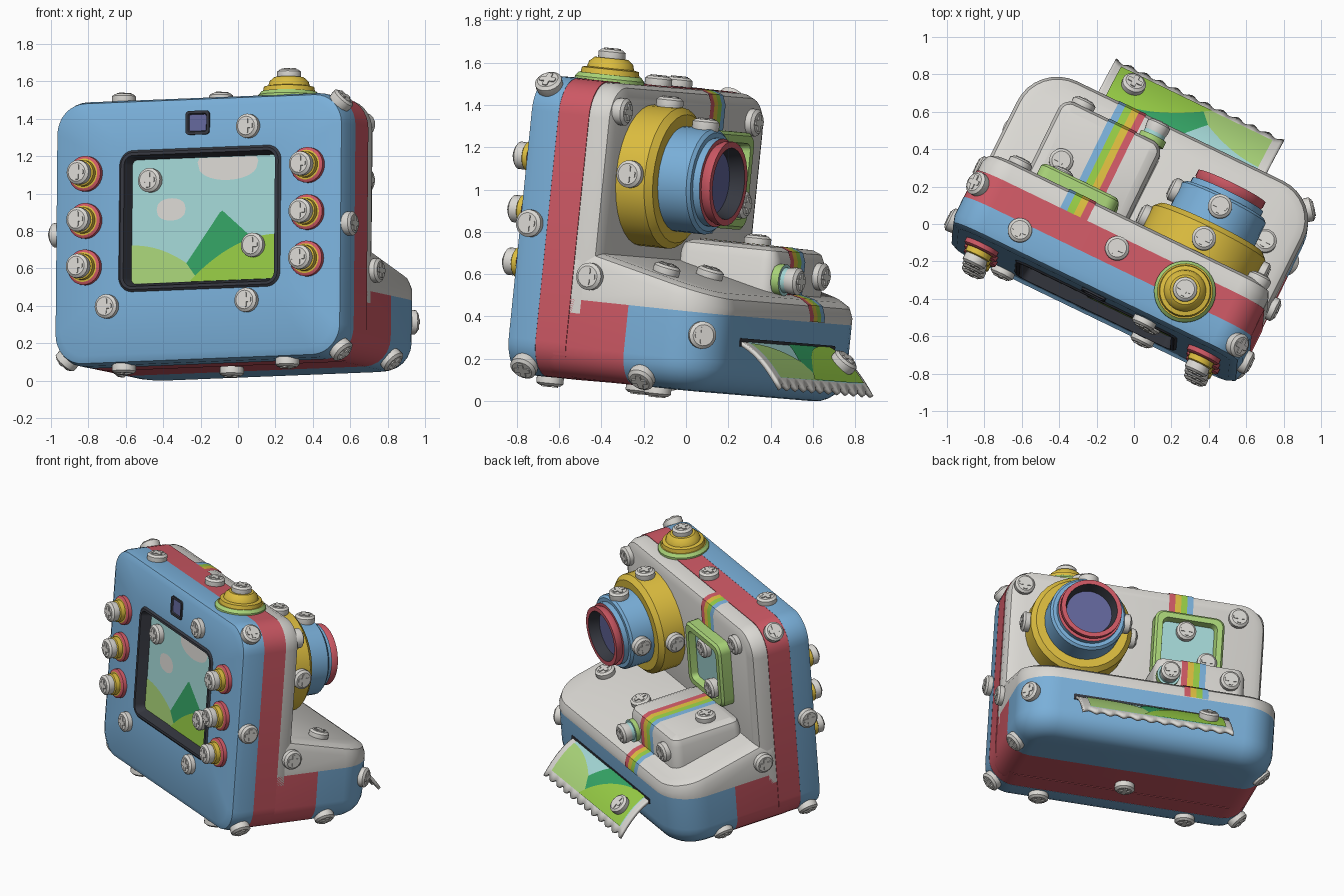
import bpy, bmesh
from math import sin, cos, pi
from mathutils import Matrix, Vector

if "Cube" in bpy.data.objects:
    bpy.data.objects.remove(bpy.data.objects["Cube"])

COLORS = {  # linear values
    "blue": (.195, .435, .70), "red": (.62, .10, .13), "white": (.70, .685, .65),
    "yellow": (.72, .51, .05), "lime": (.31, .61, .06), "pale_lime": (.40, .66, .19),
    "dark_green": (.035, .37, .13), "sky": (.37, .68, .67), "dark": (.037, .04, .052),
    "violet": (.125, .135, .33)}
MATS = []
for key, col in COLORS.items():
    m = bpy.data.materials.new(key)
    m.diffuse_color = (*col, 1)
    m.use_nodes = True
    m.node_tree.nodes["Principled BSDF"].inputs["Base Color"].default_value = m.diffuse_color
    MATS.append(m)
IDX = {k: i for i, k in enumerate(COLORS)}

# the whole camera is turned and slightly tilted: a = width, b = depth, c = height
u = Vector((.900, -.435, .036)).normalized()
v = Vector((.435, .896, -.095))
v = (v - u * v.dot(u)).normalized()
w = u.cross(v)
G = Matrix.Translation((-.01, -.03, 0)) @ Matrix((u, v, w)).transposed().to_4x4()
OBJS = []


def finish(name, bm):
    used = sorted({f.material_index for f in bm.faces})
    for f in bm.faces:
        f.material_index = used.index(f.material_index)
    bm.transform(G)
    me = bpy.data.meshes.new(name)
    bm.to_mesh(me)
    bm.free()
    for i in used:
        me.materials.append(MATS[i])
    ob = bpy.data.objects.new(name, me)
    bpy.context.collection.objects.link(ob)
    OBJS.append(ob)
    return ob


def along_b(a, c):
    return Matrix(((1, 0, 0, a), (0, 0, 1, 0), (0, 1, 0, c), (0, 0, 0, 1)))


def along_c(a, b):
    return Matrix.Translation((a, b, 0))


def add_loft(bm, rings, M, n=8):
    """Rounded-rectangle rings (colour, height, half w, half h, radius, cx, cy)."""
    prev = None
    for ring in rings:
        mat, h, hw, hh, r, cx, cy = (tuple(ring) + (0, 0))[:7]
        loop = []
        for k, (sx, sy) in enumerate(((1, 1), (-1, 1), (-1, -1), (1, -1))):
            for i in range(n + 1):
                t = (k + i / n) * pi / 2
                loop.append(bm.verts.new(M @ Vector((
                    cx + sx * (hw - r) + r * cos(t), cy + sy * (hh - r) + r * sin(t), h))))
        if prev:
            for i in range(len(loop)):
                j = (i + 1) % len(loop)
                bm.faces.new((prev[i], prev[j], loop[j], loop[i])).material_index = IDX[mat]
        else:
            bm.faces.new(loop[::-1]).material_index = IDX[mat]
        prev = loop
    bm.faces.new(prev).material_index = IDX[mat]


def loft(name, rings, M, post=None, n=8):
    bm = bmesh.new()
    add_loft(bm, rings, M, n)
    bmesh.ops.remove_doubles(bm, verts=bm.verts, dist=1e-5)
    if post:
        post(bm)
    bmesh.ops.recalc_face_normals(bm, faces=bm.faces)
    return finish(name, bm)


def turned(name, prof, M):
    return loft(name, [(m, h, r, r, r) for m, h, r in prof], M)


def strip(name, mat, P, s0, s1, lo, hi, k, n=28, m=10):
    """Thin sheet between two height curves, laid on the surface P(s, t, layer)."""
    bm = bmesh.new()
    cols = []
    for i in range(n + 1):
        s = s0 + (s1 - s0) * i / n
        l, h = lo(s), hi(s)
        cols.append([bm.verts.new(P(s, l + (h - l) * j / m, k)) for j in range(m + 1)])
    for p, q in zip(cols, cols[1:]):
        for j in range(m):
            bm.faces.new((p[j], q[j], q[j + 1], p[j + 1])).material_index = IDX[mat]
    return finish(name, bm)


def picture(name, P):
    zero, one = lambda s: 0, lambda s: 1
    strip(name + "_sky", "sky", P, 0, 1, zero, one, 0, m=24)
    strip(name + "_left_hill", "pale_lime", P, 0, .53, zero, lambda s: .31 * (1 - (s / .53) ** 2), 1)
    strip(name + "_mountain", "dark_green", P, .38, .87, lambda s: max(0, .15 - 1.7 * (s - .38)),
          lambda s: .57 - (1.75 if s < .62 else 1.1) * abs(s - .62), 2)
    strip(name + "_right_hill", "lime", P, .4, 1, zero, lambda s: .36 * (1 - ((1 - s) / .6) ** 2), 3)


# body: blue screen shell, red band, white front shell
BODY = along_b(0, .765)
F = (.016, .055)
loft("screen_shell", [("blue", -.355, .856, .71, .17), ("blue", -.46, .856, .71, .17),
     ("blue", -.502, .844, .698, .16), ("blue", -.52, .806, .66, .14),
     ("blue", -.52, .48, .38, .08, *F), ("dark", -.53, .468, .368, .07, *F),
     ("dark", -.53, .448, .352, .05, *F), ("dark", -.46, .43, .333, .03, *F)], BODY)
loft("middle_band", [("red", -.36, .855, .709, .17), ("red", -.195, .855, .709, .17)], BODY)
loft("front_shell", [("white", h, .851 - i, .635 - i, .17 - i)
     for h, i in ((-.2, 0), (-.14, 0), (-.098, .018), (-.08, .06))], along_b(0, .835))


# lower base, red towards the screen and blue towards the photo slot
def split_colours(bm):
    bmesh.ops.bisect_plane(bm, geom=bm.verts[:] + bm.edges[:] + bm.faces[:],
                           plane_co=(0, .11, 0), plane_no=(0, 1, 0))
    for f in bm.faces:
        f.material_index = IDX["red" if f.calc_center_median().y < .11 else "blue"]


base = []
for j in range(7):
    t = j / 6 * pi / 2
    i = .15 * (1 - sin(t))
    base.append(("red", .06 + .15 * (1 - cos(t)), .851 - i, .525 - i, .24 - i))
base.append(("red", .435, .851, .525, .24))
loft("lower_base", base, along_c(0, .027), split_colours)


# white sloping deck: upper rings (h near 10) follow the slope
def slope(b):
    return .535 + .22 * (.5 - b)


def lean(bm):
    for p in bm.verts:
        if p.co.z > 5:
            p.co.z = slope(p.co.y) + p.co.z - 10


loft("sloping_deck", [("white", h, .851 - i, .5 - i, .24 - i) for h, i in
     ((.435, 0), (9.94, 0), (9.982, .018), (10, .06))], along_c(0, .052), lean)
loft("deck_box", [("white", h, .30 - i, .26 - i, .07 - i) for h, i in
     ((.48, 0), (.71, 0), (.752, .018), (.77, .06))], along_c(-.33, .16))

# lens, viewfinder, eyepiece, buttons
turned("lens", [("yellow", -.1, .335), ("yellow", .07, .335), ("yellow", .1, .305),
       ("yellow", .1, .25), ("blue", .25, .25), ("blue", .265, .235), ("blue", .265, .21),
       ("blue", .3, .21), ("red", .3, .19), ("red", .32, .2), ("red", .35, .2),
       ("red", .35, .17), ("dark", .28, .15), ("violet", .28, .149)], along_b(.4, 1.05))
loft("viewfinder", [("pale_lime", -.09, .23, .23, .06), ("pale_lime", -.01, .23, .23, .06),
     ("pale_lime", .005, .215, .215, .05), ("pale_lime", .005, .18, .18, .04),
     ("pale_lime", -.04, .17, .17, .03), ("sky", -.04, .169, .169, .03)], along_b(-.33, 1.06))
loft("eyepiece", [("dark", -.51, .07, .064, .02), ("dark", -.53, .07, .064, .02),
     ("dark", -.53, .055, .049, .01), ("dark", -.522, .05, .044, .01),
     ("violet", -.522, .049, .043, .01)], along_b(0, 1.335))
turned("shutter_button", [("pale_lime", 1.46, .165), ("pale_lime", 1.485, .165),
       ("pale_lime", 1.505, .148), ("yellow", 1.505, .14), ("yellow", 1.53, .135),
       ("yellow", 1.535, .112), ("yellow", 1.56, .105), ("yellow", 1.582, .08)],
       along_c(.437, -.31))
turned("box_button", [("pale_lime", .41, .075), ("pale_lime", .45, .075), ("sky", .45, .06),
       ("sky", .48, .06), ("sky", .49, .05)], along_b(-.11, .62))
screws = [((.437, -.31, 1.582), (0, 0, 1)), ((-.11, .49, .62), (0, 1, 0))]
for a in (-.66, .66):
    for c in (.58, .83, 1.083):
        turned("side_button", [("red", -.51, .095), ("red", -.545, .095), ("red", -.555, .08),
               ("yellow", -.555, .07), ("yellow", -.585, .07), ("yellow", -.595, .055)],
               along_b(a, c))
        screws.append(((a, -.6, c), (0, -1, 0)))

# rainbow stripe over the shell, the box and the deck edge
paths = {"shell": ((-.195, 1.474), (-.14, 1.474), (-.094, 1.457), (-.076, 1.412), (-.076, .8)),
         "box": ((-.08, .774), (.36, .774), (.406, .756), (.424, .712), (.424, .54)),
         "deck": ((.42, .557), (.492, .542), (.538, .514), (.556, .464), (.556, .437))}
for part, path in paths.items():
    for i, mat in enumerate(("blue", "lime", "yellow", "red")):
        bm = bmesh.new()
        rows = [[bm.verts.new((-.36 + .04 * (i + e), b, c)) for e in (0, 1)] for b, c in path]
        for p, q in zip(rows, rows[1:]):
            bm.faces.new((p[0], p[1], q[1], q[0])).material_index = IDX[mat]
        finish(part + "_stripe", bm).data.flip_normals()


# picture on the screen, with two clouds
def on_screen(s, t, k):
    return Vector((-.414 + .86 * s, -.463 - .002 * k, .488 + .666 * t))


picture("screen", on_screen)
for cs, ct, rs, rt in ((.27, .59, .1, .09), (.66, .96, .21, .15)):
    def arc(s):
        return rt * max(0, 1 - ((s - cs) / rs) ** 2) ** .4
    strip("screen_cloud", "white", on_screen, cs - rs, cs + rs,
          lambda s: ct - arc(s), lambda s: min(.995, ct + arc(s)), 1)


# printed photo bending out of its slot, with a toothed end; its upper half is inside
def on_photo(s, t, k, a0=.455, span=.9, reach=1.9):
    q = .88 - reach * t
    d = .013 + .0025 * k
    return Vector((a0 - span * s, .48 + .30 * q + d * .5, .32 - .21 * max(q, 0) ** 1.9 + d * .8))


paper = strip("photo_paper", "white", lambda s, t, k: on_photo(s, t - .12, k, .51, 1, 1), 0, 1,
              lambda s: .03 * (1 - cos(22 * pi * s)), lambda s: 1, -5.2, 66)
sol = paper.modifiers.new("thickness", "SOLIDIFY")
sol.thickness, sol.offset = .02, 0
picture("photo", on_photo)
loft("photo_slot", [("dark", .52, .515, .02, .01), ("dark", .556, .515, .02, .01)], along_b(.01, .312))

# cross-head screws: ((position), (direction))
U, D, B, K, R, L = (0, 0, 1), (0, 0, -1), (0, -1, 0), (0, 1, 0), (1, 0, 0), (-1, 0, 0)
screws += [((a, -.52, c), B) for a, c in ((.305, 1.305), (.305, .37), (-.525, .365))]
screws += [((-.30, -.467, 1.04), B), ((.315, -.467, .67), B)]
screws += [((-.5, -.4, 1.475), U), ((.01, -.26, 1.475), U)]
screws += [((.76, -.08, 1.34), K), ((-.66, -.08, 1.34), K), ((-.31, -.035, 1.17), K),
           ((-.45, .005, .95), K), ((-.52, .42, .65), K)]
screws += [((.4, 0, 1.385), U), ((.4, .2, 1.3), U), ((.735, 0, 1.05), R), ((.065, 0, 1.05), L),
           ((.15, .2, 1.05), L), ((-.49, .1, .77), U)]
screws += [((a, .2, slope(.2)), (0, .2, 1)) for a in (.67, .2)]
screws += [((-.34, .68, .25), (0, .6, .8)), ((.785, .475, .33), (1, .8, 0))]
screws += [((a, b, .055), D) for a, b in ((.5, -.43), (.01, -.1), (-.47, -.43))]
for s in (1, -1):
    screws += [((s * .856, -.44, .77), (s, 0, 0)), ((s * .85, -.1, .55), (s, 0, 0)),
               ((s * .805, -.42, .105), (s, 0, -1)),
               ((s * .805, .2, .11 if s > 0 else .13), (s, 0, -1)),
               ((s * .805, -.44 if s > 0 else -.27, 1.425), (s, 0, 1))]
bm = bmesh.new()
for pos, d in screws:
    M = Matrix.Translation(pos) @ Vector(d).to_track_quat("Z", "Y").to_matrix().to_4x4()
    add_loft(bm, [("white", h, r, r, r) for h, r in
             ((-.02, .06), (.005, .065), (.03, .065), (.042, .05))], M, 5)
    for p, q in ((.04, .013), (.013, .04)):
        add_loft(bm, [("white", .038, p, q, .004), ("white", .048, p, q, .004)], M, 1)
bmesh.ops.remove_doubles(bm, verts=bm.verts, dist=1e-5)
bmesh.ops.recalc_face_normals(bm, faces=bm.faces)
finish("screws", bm)

# stand on the ground and smooth the rounded surfaces
low = min(p.co.z for ob in OBJS for p in ob.data.vertices)
for ob in OBJS:
    ob.data.transform(Matrix.Translation((.011, -.014, -low)))
    ob.select_set(True)
bpy.context.view_layer.objects.active = OBJS[0]
bpy.ops.object.shade_smooth_by_angle(angle=.6)
